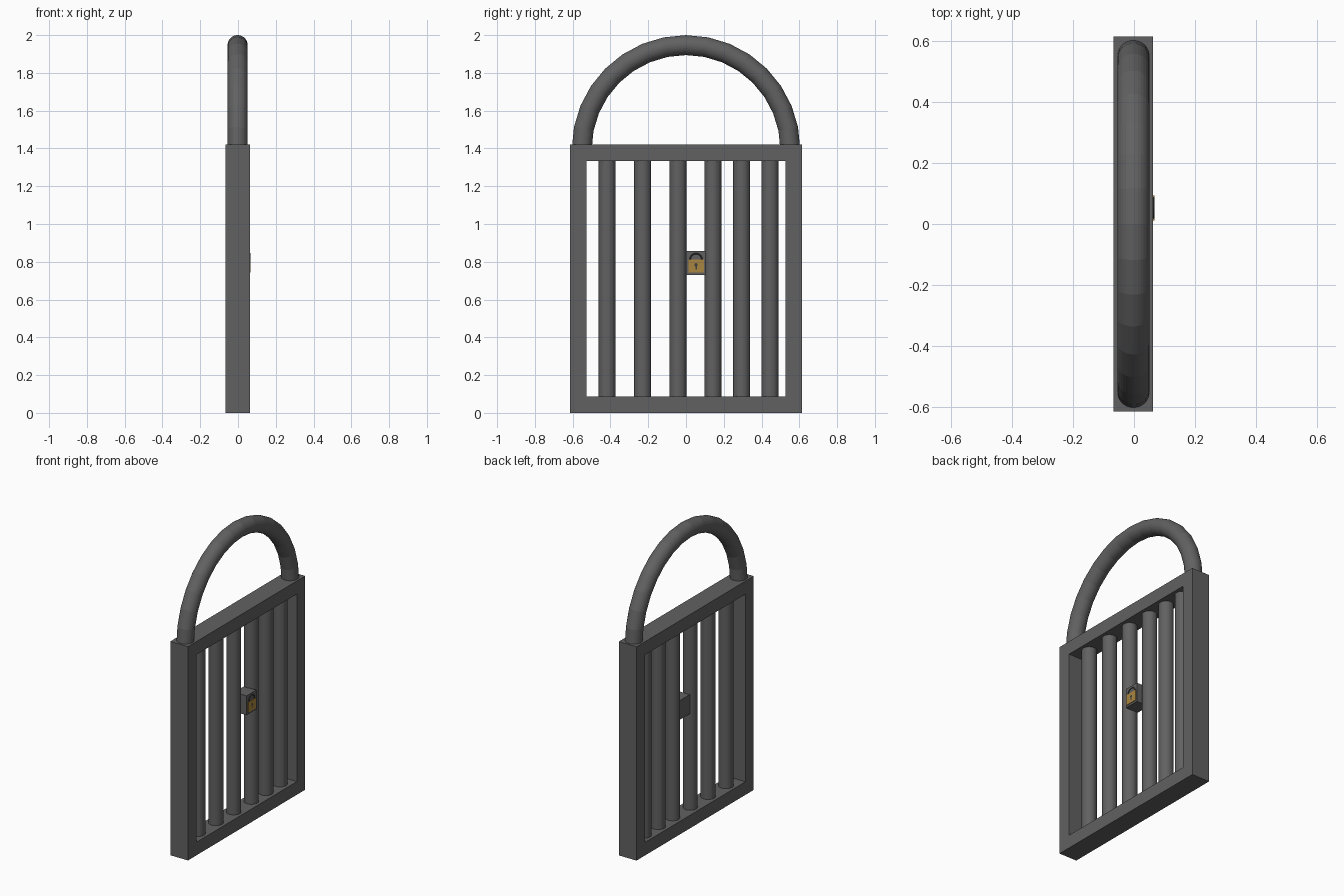
import bpy, bmesh, math
from mathutils import Matrix, Vector

if "Cube" in bpy.data.objects:
    bpy.data.objects.remove(bpy.data.objects["Cube"])


def material(name, rgb):
    m = bpy.data.materials.new(name)
    m.diffuse_color = (*rgb, 1)
    m.use_nodes = True
    m.node_tree.nodes["Principled BSDF"].inputs["Base Color"].default_value = m.diffuse_color
    return m


IRON = material("dark_iron", (0.12, 0.12, 0.12))
BRASS = material("brass", (0.4, 0.24, 0.05))
BLACK = material("dark_steel", (0.05, 0.05, 0.05))


def finish(name, bm, mat):
    bmesh.ops.recalc_face_normals(bm, faces=bm.faces)
    me = bpy.data.meshes.new(name)
    bm.to_mesh(me)
    bm.free()
    me.materials.append(mat)
    ob = bpy.data.objects.new(name, me)
    bpy.context.collection.objects.link(ob)
    return ob


def box(name, x, y, z, mat=IRON):
    """Box from (min, max) ranges on each axis."""
    bm = bmesh.new()
    size = [r[1] - r[0] for r in (x, y, z)]
    mid = Vector([(r[0] + r[1]) / 2 for r in (x, y, z)])
    bmesh.ops.create_cube(bm, size=1, matrix=Matrix.Translation(mid) @ Matrix.Diagonal((*size, 1)))
    return finish(name, bm, mat)


def cylinder(name, centre, radius, depth, sides, mat=IRON, rot=Matrix()):
    bm = bmesh.new()
    bmesh.ops.create_cone(bm, cap_ends=True, segments=sides, radius1=radius, radius2=radius,
                          depth=depth, matrix=Matrix.Translation(centre) @ rot)
    return finish(name, bm, mat)


def half_ring(name, centre, radius, tube, steps, sides, mat=IRON):
    """Half torus standing in the YZ plane, with closed ends."""
    bm = bmesh.new()
    c = Vector(centre)
    bmesh.ops.create_circle(bm, cap_ends=False, segments=sides, radius=tube,
                            matrix=Matrix.Translation(c + Vector((0, radius, 0))) @ Matrix.Rotation(math.pi / sides, 4, 'Z'))
    bmesh.ops.spin(bm, geom=bm.verts[:] + bm.edges[:], cent=c, axis=(1, 0, 0),
                   angle=math.pi, steps=steps, use_duplicate=False)
    bmesh.ops.holes_fill(bm, edges=[e for e in bm.edges if e.is_boundary], sides=0)
    return finish(name, bm, mat)


# Rectangular frame
X, W, H, T = (-0.067, 0.063), 0.615, 1.42, 0.087
box("bottom_rail", X, (-W, W), (0, T))
box("top_rail", X, (-W, W), (H - T, H))
box("left_post", X, (-W, -W + T), (T, H - T))
box("right_post", X, (W - T, W), (T, H - T))

# Round vertical bars, unevenly spaced
for i, y in enumerate((-0.417, -0.229, -0.042, 0.142, 0.295, 0.445)):
    cylinder(f"bar_{i + 1}", (-0.002, y, H / 2), 0.045, H - 2 * T + 0.02, 32)

# Arch on top
half_ring("top_arch", (-0.002, 0, 1.395), 0.552, 0.053, 16, 32)

# Lock block between the bars
F = 0.063
box("lock_block", (-0.028, F), (0.0, 0.102), (0.73, 0.858))

# Thin padlock on the face of the block
box("padlock_body", (F - 0.002, F + 0.004), (0.012, 0.094), (0.742, 0.812), BRASS)
half_ring("padlock_shackle", (F, 0.053, 0.812), 0.031, 0.004, 12, 8, BLACK)

# Keyhole
cylinder("keyhole_round", (F + 0.003, 0.053, 0.784), 0.009, 0.0026, 16, BLACK,
         Matrix.Rotation(math.pi / 2, 4, 'Y'))
box("keyhole_slot", (F + 0.002, F + 0.0042), (0.049, 0.057), (0.76, 0.784), BLACK)
